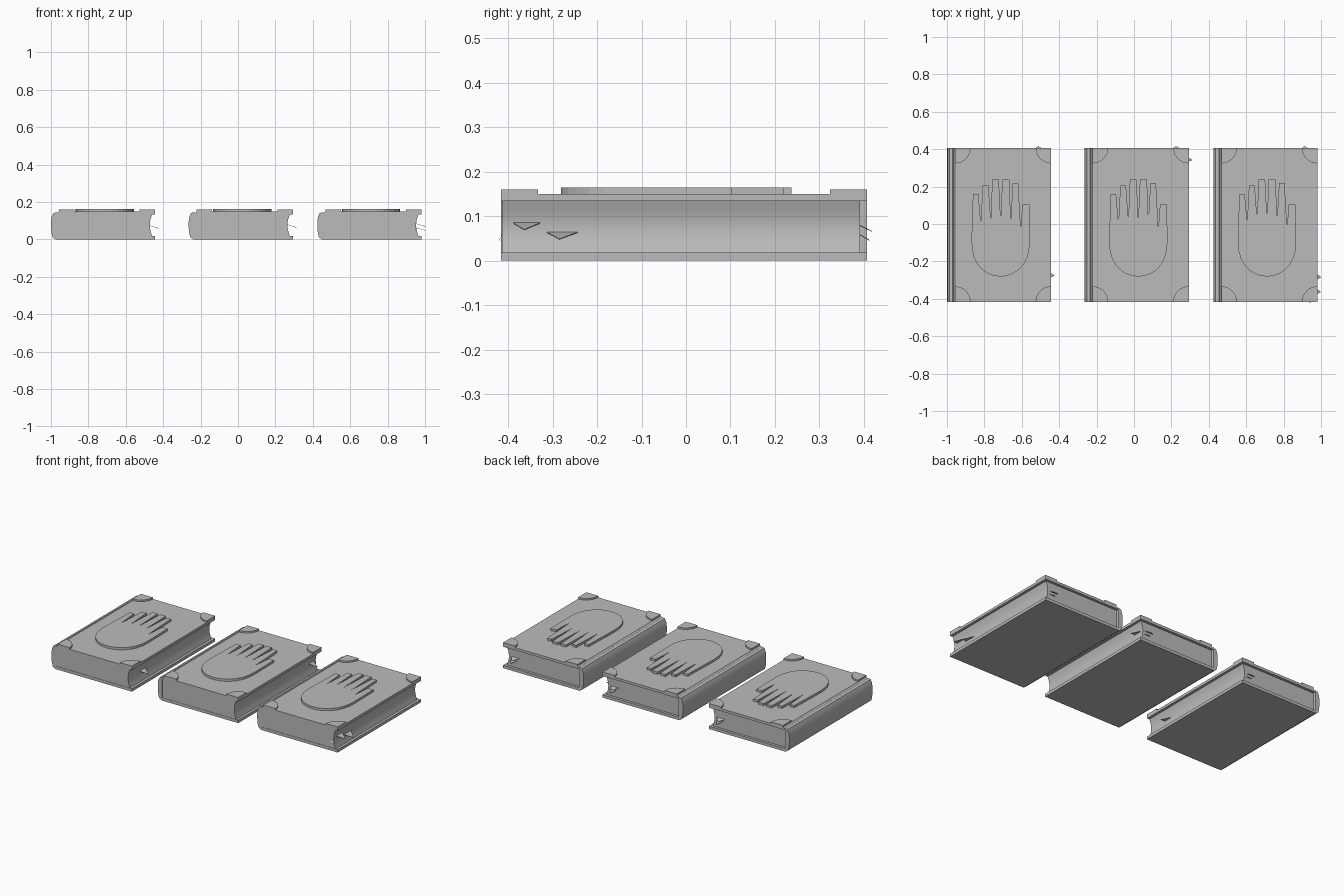
import bpy, bmesh, math
from mathutils import Vector

if "Cube" in bpy.data.objects:
    bpy.data.objects.remove(bpy.data.objects["Cube"], do_unlink=True)

grey = bpy.data.materials.new("plain_grey")
grey.use_nodes = True
GREY = (0.5, 0.5, 0.5, 1)
grey.diffuse_color = GREY
grey.node_tree.nodes["Principled BSDF"].inputs["Base Color"].default_value = GREY

FRONT, BACK = -0.416, 0.407
WIDTH, TOP, PAGE_EDGE, PAGE_BACK = 0.557, 0.15, 0.541, 0.389


def prism(name, points, push, smooth=False):
    """Extrude a closed outline along a vector."""
    bm = bmesh.new()
    face = bm.faces.new([bm.verts.new(p) for p in points])
    out = bmesh.ops.extrude_face_region(bm, geom=[face], use_keep_orig=True)
    moved = [v for v in out["geom"] if isinstance(v, bmesh.types.BMVert)]
    bmesh.ops.translate(bm, verts=moved, vec=Vector(push))
    bmesh.ops.recalc_face_normals(bm, faces=bm.faces)
    mesh = bpy.data.meshes.new(name)
    bm.to_mesh(mesh)
    bm.free()
    mesh.materials.append(grey)
    obj = bpy.data.objects.new(name, mesh)
    bpy.context.collection.objects.link(obj)
    if smooth:
        bpy.ops.object.select_all(action="DESELECT")
        obj.select_set(True)
        bpy.context.view_layer.objects.active = obj
        bpy.ops.object.shade_smooth_by_angle(angle=math.radians(32))
    return obj


# Cover cross-section: bottom board, rounded spine, hinge groove, top board
COVER = [(WIDTH, 0), (0.025, 0), (0.009, 0.012), (0.003, 0.035), (0, 0.065),
         (0, 0.095), (0.004, 0.122), (0.013, 0.141), (0.03, 0.146), (0.035, 0.142),
         (0.043, TOP), (WIDTH, TOP), (WIDTH, 0.134), (0.03, 0.134),
         (0.03, 0.018), (WIDTH, 0.018)]

# Finger tips as (left, right, tip) and the hollows between them
FINGERS = [(0.139, 0.168, 0.16), (0.191, 0.221, 0.207), (0.242, 0.277, 0.237),
           (0.296, 0.333, 0.237), (0.352, 0.381, 0.22), (0.403, 0.44, 0.103)]
HOLLOWS = [(0.181, 0.012), (0.234, 0.03), (0.287, 0.03), (0.341, 0.03), (0.394, -0.02)]


def hand_outline():
    pts = []
    for i, (a, b, tip) in enumerate(FINGERS):
        pts += [(a, tip), (b, tip)]
        if i < len(HOLLOWS):
            pts.append(HOLLOWS[i])
    # Rounded palm below the fingers
    for i in range(15):
        t = math.pi * i / 14
        pts.append((0.287 + 0.156 * math.cos(t), -0.09 - 0.191 * math.sin(t) ** 0.85))
    return pts


def page_edge(z):
    """Hollow curve of the fore edge."""
    return PAGE_EDGE - 0.013 * math.sin(math.pi * (z - 0.018) / 0.116)


def build_book(tag, x0):
    prism(tag + "_cover", [(x0 + x, FRONT, z) for x, z in COVER],
          (0, BACK - FRONT, 0), True)

    heights = [0.018 + 0.116 * i / 8 for i in range(9)]
    block = [(0.03, 0.134), (0.03, 0.018)] + [(page_edge(z), z) for z in heights]
    prism(tag + "_pages", [(x0 + x, FRONT + 0.002, z) for x, z in block],
          (0, PAGE_BACK - FRONT, 0), True)

    # Quarter-round corner plates
    for side, cx, sx in (("right", 0.043, 1), ("left", WIDTH, -1)):
        for end, cy, sy in (("front", FRONT, 1), ("back", BACK, -1)):
            pts = [(x0 + cx, cy, TOP - 0.002)]
            for i in range(9):
                t = math.pi / 2 * i / 8
                pts.append((x0 + cx + sx * 0.083 * math.cos(t),
                            cy + sy * 0.083 * math.sin(t), TOP - 0.002))
            prism(f"{tag}_{side}_{end}_corner", pts, (0, 0, 0.012))

    # Raised hand emblem
    prism(tag + "_hand", [(x0 + x, y, TOP - 0.002) for x, y in hand_outline()],
          (0, 0, 0.016))


def side_scrap(name, x0, y1, y2, z):
    """Torn page corner sticking out of the fore edge."""
    root = x0 + page_edge(z) - 0.004
    mid = y1 + (y2 - y1) * 0.4
    prism(name, [(root, y1, z), (root, y2, z), (x0 + 0.576, mid, z - 0.017)],
          (0, 0, 0.002))


def end_scrap(name, x1, x2, z, y, reach):
    """Torn page corner sticking out of the front or back edge."""
    prism(name, [(x1, y, z), (x2, y, z), (x1 * 0.4 + x2 * 0.6, y + reach, z - 0.015)],
          (0, 0, 0.002))


BOOKS = {"first_book": -1.0, "second_book": -0.264, "third_book": 0.424}
for tag, x0 in BOOKS.items():
    build_book(tag, x0)
    end_scrap(tag + "_back_scrap", x0 + 0.45, x0 + 0.515, 0.08, PAGE_BACK - 0.002, 0.031)
    end_scrap(tag + "_low_back_scrap", x0 + 0.47, x0 + 0.52, 0.06, PAGE_BACK - 0.002, 0.025)

side_scrap("first_book_side_scrap", BOOKS["first_book"], -0.3, -0.24, 0.075)
side_scrap("second_book_side_scrap", BOOKS["second_book"], 0.32, 0.375, 0.08)
side_scrap("third_book_side_scrap", BOOKS["third_book"], -0.315, -0.24, 0.064)
side_scrap("third_book_upper_scrap", BOOKS["third_book"], -0.39, -0.325, 0.085)
end_scrap("third_book_front_scrap", 0.92, 0.958, 0.06, FRONT + 0.004, -0.008)
